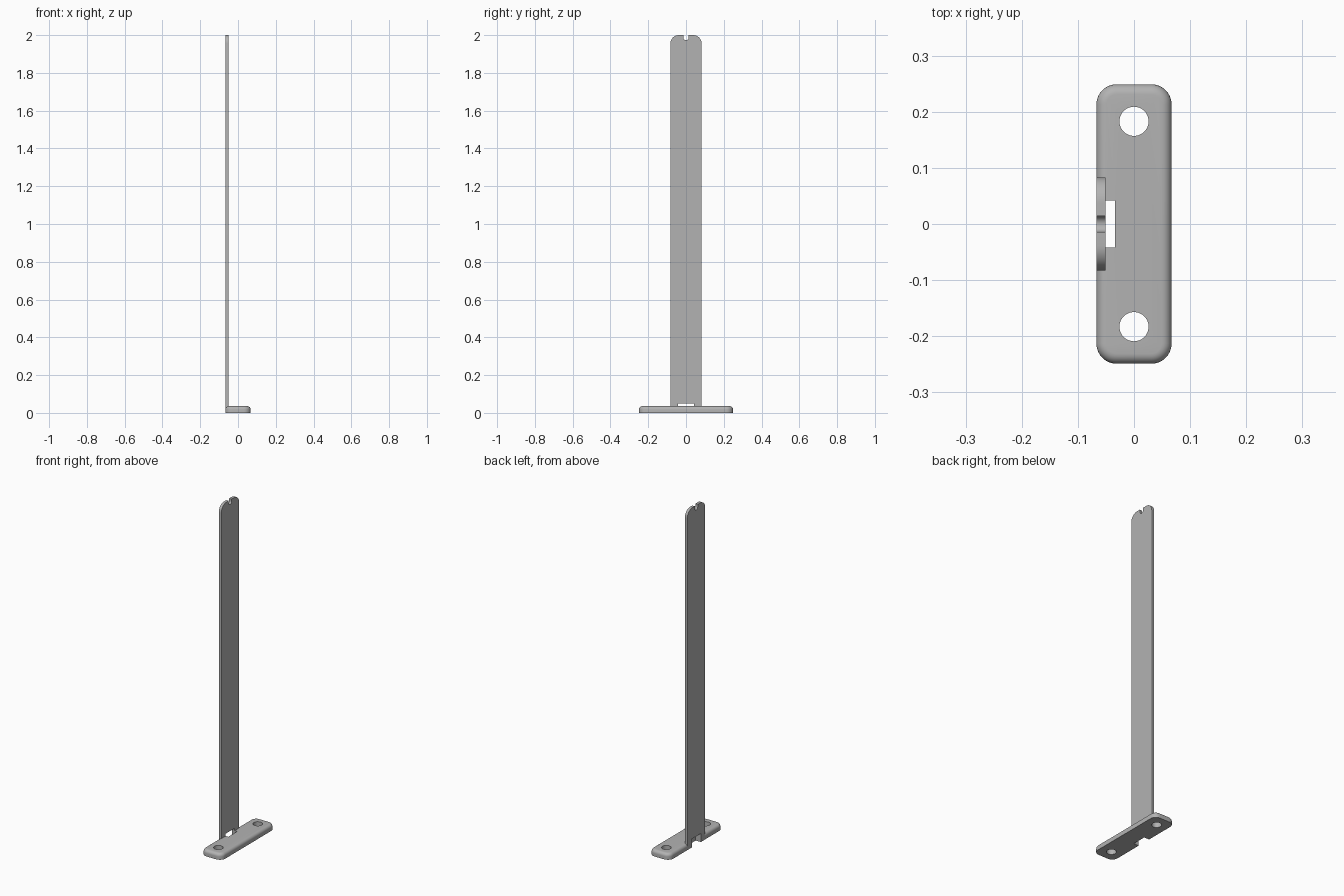
import bpy, bmesh, math
from mathutils import Vector

cube = bpy.data.objects.get("Cube")
if cube:
    bpy.data.objects.remove(cube, do_unlink=True)

grey = bpy.data.materials.new("satin_grey")
grey.use_nodes = True
colour = (0.45, 0.45, 0.45, 1)
grey.diffuse_color = colour
grey.node_tree.nodes["Principled BSDF"].inputs["Base Color"].default_value = colour


def arc(cx, cy, r, start, end, steps=10):
    """Points along an arc, angles in degrees."""
    angles = [math.radians(start + (end - start) * i / steps) for i in range(steps + 1)]
    return [(cx + r * math.cos(a), cy + r * math.sin(a)) for a in angles]


def prism(name, outline, low, depth):
    """Extrude an outline of 3D points along depth, starting at low."""
    bm = bmesh.new()
    face = bm.faces.new([bm.verts.new(Vector(p) + Vector(low)) for p in outline])
    ext = bmesh.ops.extrude_face_region(bm, geom=[face])
    moved = [v for v in ext["geom"] if isinstance(v, bmesh.types.BMVert)]
    bmesh.ops.translate(bm, verts=moved, vec=depth)
    bmesh.ops.recalc_face_normals(bm, faces=bm.faces)
    mesh = bpy.data.meshes.new(name)
    bm.to_mesh(mesh)
    bm.free()
    mesh.materials.append(grey)
    obj = bpy.data.objects.new(name, mesh)
    bpy.context.collection.objects.link(obj)
    return obj


def apply_modifiers(obj):
    bpy.ops.object.select_all(action="DESELECT")
    obj.select_set(True)
    bpy.context.view_layer.objects.active = obj
    for mod in list(obj.modifiers):
        bpy.ops.object.modifier_apply(modifier=mod.name)


HALF_X, HALF_Y, THICK = 0.067, 0.249, 0.036
BLADE_T, BLADE_Y, SLOT_Y = 0.016, 0.083, 0.042

# Foot plate: rounded rectangle with a softened top edge
r = 0.036
plan = []
for sx, sy, a in ((1, 1, 0), (-1, 1, 90), (-1, -1, 180), (1, -1, 270)):
    plan += arc(sx * (HALF_X - r), sy * (HALF_Y - r), r, a, a + 90)
foot = prism("foot_plate", [(x, y, 0) for x, y in plan], (0, 0, 0), (0, 0, THICK))
bm = bmesh.new()
bm.from_mesh(foot.data)
rim = [e for e in bm.edges if all(v.co.z > THICK / 2 for v in e.verts)]
bmesh.ops.bevel(bm, geom=rim, offset=0.018, segments=6, profile=0.5, affect="EDGES")
bm.to_mesh(foot.data)
bm.free()

# Two screw holes and the edge slot
cutters = [prism("screw_hole_cutter", [(x, y, 0) for x, y in arc(0, cy, 0.026, 0, 360, 40)[:-1]],
                 (0, 0, -0.1), (0, 0, 0.3)) for cy in (-0.183, 0.183)]
slot = [(-0.2, -SLOT_Y, 0), (-0.034, -SLOT_Y, 0), (-0.034, SLOT_Y, 0), (-0.2, SLOT_Y, 0)]
cutters.append(prism("slot_cutter", slot, (0, 0, -0.1), (0, 0, 0.3)))
for cutter in cutters:
    cutter.hide_render = True
    mod = foot.modifiers.new(cutter.name, "BOOLEAN")
    mod.operation = "DIFFERENCE"
    mod.solver = "EXACT"
    mod.object = cutter
apply_modifiers(foot)
for cutter in cutters:
    bpy.data.objects.remove(cutter, do_unlink=True)

# Upright blade: two feet, rounded shoulders and a round-bottomed top notch
TOP, notch_r, shoulder = 2.0, 0.014, 0.045
half = [(SLOT_Y, 0.05), (SLOT_Y, 0), (BLADE_Y, 0)]
half += arc(BLADE_Y - shoulder, TOP - shoulder, shoulder, 0, 90)
half += [(notch_r, TOP)]
bottom = arc(0, TOP - 0.013, notch_r, 0, -180, 14)
outline = half + bottom + [(-y, z) for y, z in reversed(half)]
blade = prism("upright_blade", [(0, y, z) for y, z in outline],
              (-HALF_X, 0, 0), (BLADE_T, 0, 0))

# Smooth the rounded edges, keep the corners crisp
for obj in (foot, blade):
    apply_modifiers(obj)
    bpy.ops.object.shade_smooth_by_angle(angle=math.radians(30))
